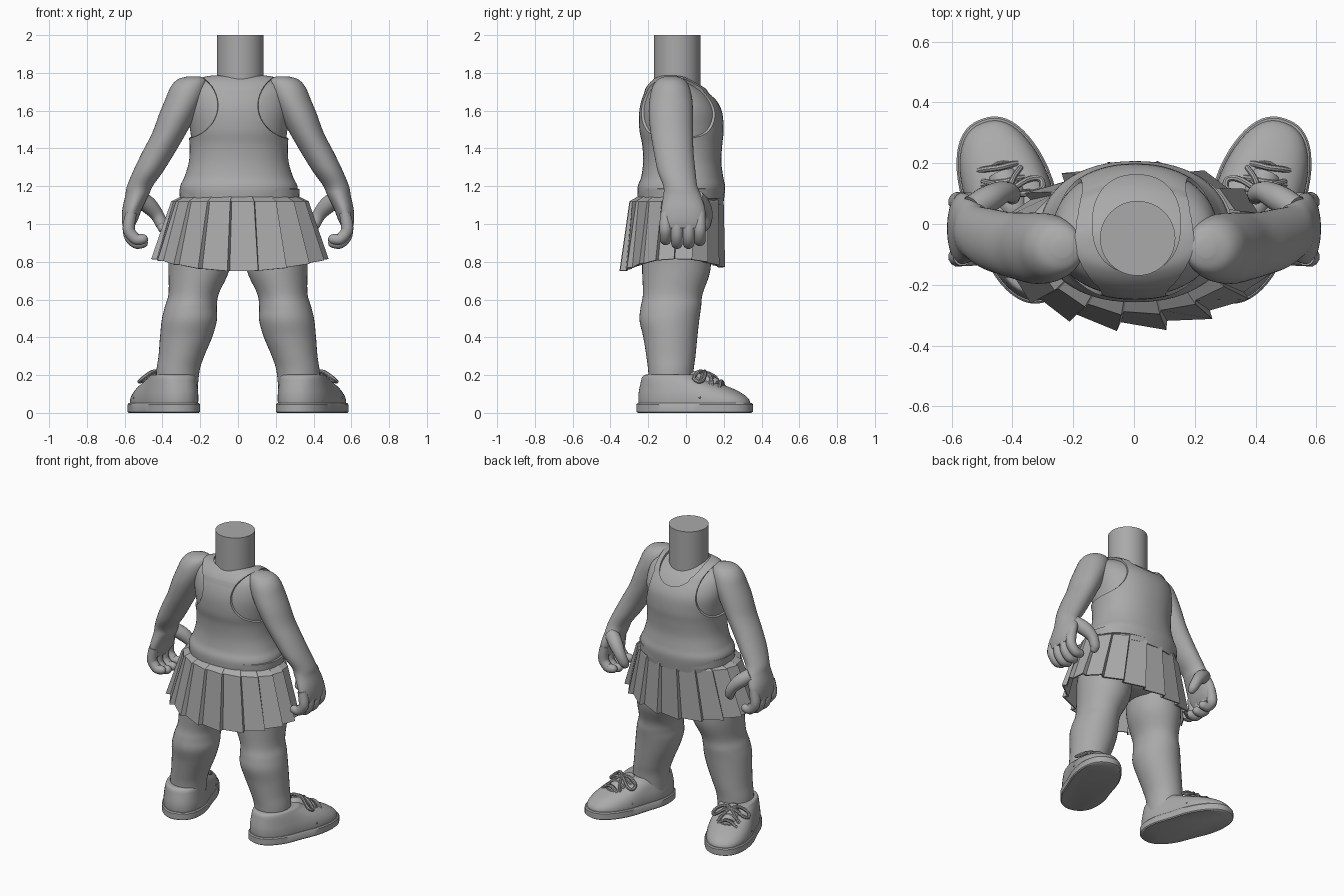
import bpy, bmesh, math
from mathutils import Vector

if "Cube" in bpy.data.objects:
    bpy.data.objects.remove(bpy.data.objects["Cube"])

grey = bpy.data.materials.new("plain_grey")
grey.diffuse_color = (0.4, 0.4, 0.4, 1)
grey.use_nodes = True
grey.node_tree.nodes["Principled BSDF"].inputs["Base Color"].default_value = grey.diffuse_color


def finish(name, bm, mirror=False, smooth=True):
    bmesh.ops.recalc_face_normals(bm, faces=bm.faces)
    me = bpy.data.meshes.new(name)
    bm.to_mesh(me)
    bm.free()
    me.materials.append(grey)
    ob = bpy.data.objects.new(name, me)
    bpy.context.collection.objects.link(ob)
    if mirror:
        m = ob.modifiers.new("mirror", 'MIRROR')
        m.use_mirror_merge = False
    if smooth:
        shade(ob)
    return ob


def activate(ob):
    bpy.ops.object.select_all(action='DESELECT')
    ob.select_set(True)
    bpy.context.view_layer.objects.active = ob


def shade(ob):
    activate(ob)
    bpy.ops.object.shade_smooth_by_angle(angle=math.radians(40))


def loft(name, rings, mirror=False, smooth=True, caps=True):
    bm = bmesh.new()
    rows = [[bm.verts.new(p) for p in r] for r in rings]
    n = len(rows[0])
    for a, b in zip(rows, rows[1:]):
        for i in range(n):
            bm.faces.new((a[i], a[(i + 1) % n], b[(i + 1) % n], b[i]))
    if caps:
        bm.faces.new(rows[0])
        bm.faces.new(rows[-1])
    return finish(name, bm, mirror, smooth)


def spline(keys, steps=5):
    """Catmull-Rom through tuples of numbers."""
    k = [keys[0]] + list(keys) + [keys[-1]]
    out = []
    for i in range(1, len(k) - 2):
        for s in range(steps):
            t = s / steps
            out.append(tuple(0.5 * (2 * b + (c - a) * t + (2 * a - 5 * b + 4 * c - d) * t * t
                                    + (3 * b - a - 3 * c + d) * t ** 3)
                             for a, b, c, d in zip(*k[i - 1:i + 3])))
    return out + [tuple(keys[-1])]


def oval(cx, cy, z, rx, ry, n=40, p=2.0):
    pts = []
    for i in range(n):
        a = 2 * math.pi * i / n
        c, s = math.cos(a), math.sin(a)
        pts.append((cx + rx * math.copysign(abs(c) ** (2 / p), c),
                    cy + ry * math.copysign(abs(s) ** (2 / p), s), z))
    return pts


def tube(name, keys, mirror=True, n=12, steps=5):
    """Round-ended tube through (x, y, z, radius) points."""
    path = spline(keys, steps)
    P = [Vector(p[:3]) for p in path]
    R = [p[3] for p in path]
    T = [(P[min(i + 1, len(P) - 1)] - P[max(i - 1, 0)]).normalized() for i in range(len(P))]
    side = T[0].orthogonal().normalized()
    rings = []

    def ring(c, t, r):
        up = t.cross(side)
        rings.append([c + (side * math.cos(2 * math.pi * j / n) + up * math.sin(2 * math.pi * j / n)) * r
                      for j in range(n)])
    for i in range(len(P)):
        if i:
            side = T[i - 1].rotation_difference(T[i]) @ side
        ring(P[i], T[i], R[i])
    for a in (30, 55, 80):
        a = math.radians(a)
        ring(P[-1] + T[-1] * R[-1] * math.sin(a), T[-1], R[-1] * math.cos(a))
    return loft(name, rings, mirror)


# neck
loft("neck", [oval(.012, -.047, z, .124, .123, 48) for z in (1.6, 2.0)])

# body and vest share one profile: z, back, front, half width
TORSO = [(1.10, -.24, .185, .285), (1.19, -.245, .195, .30), (1.25, -.225, .185, .275),
         (1.33, -.215, .175, .252), (1.42, -.22, .18, .248), (1.5, -.235, .187, .258),
         (1.6, -.235, .177, .272), (1.68, -.215, .13, .265), (1.73, -.185, .07, .24),
         (1.765, -.145, .01, .18), (1.778, -.11, -.03, .09)]


def torso_rings(pad):
    return [oval(.004, (b + f) / 2, z + (pad if z > 1.7 else 0), w + pad, (f - b) / 2 + pad, 64, 2.2)
            for z, b, f, w in spline(TORSO)]


loft("body", torso_rings(0))
vest = loft("vest", torso_rings(.012))

# armholes and neckline are cut out of the vest
arm_cut = loft("armhole_cutter", [[(x, y, z) for x, z, _ in oval(cx, 1.635, 0, rx, .188, 48)]
                                  for y, cx, rx in ((-.45, .28, .215), (.35, .33, .12))], True)
neck_cut = loft("neckline_cutter", [oval(.008, 0, z, .145, .162, 48, 2.3) for z in (1.61, 1.95)])
for cutter in (arm_cut, neck_cut):
    m = vest.modifiers.new("cut", 'BOOLEAN')
    m.operation = 'DIFFERENCE'
    m.object = cutter
    cutter.hide_render = True
    cutter.hide_viewport = False
activate(vest)
for m in list(vest.modifiers):
    bpy.ops.object.modifier_apply(modifier=m.name)
shade(vest)
for cutter in (arm_cut, neck_cut):
    bpy.data.objects.remove(cutter)

# waistband
loft("waistband", [oval(.008, -.025, z, r, r - .09, 64, 2.2)
                   for z, r in ((1.13, .30), (1.135, .316), (1.185, .318), (1.19, .30))])

# pleated skirt: each pleat ramps outwards, then steps back in
PLEATS = 18
rows = []
for z, rx, b, f, step in ((1.15, .30, -.245, .185, .004), (1.12, .352, -.29, .19, .012),
                          (.75, .44, -.325, .18, .03)):
    row = []
    for i in range(PLEATS):
        for k, grow in ((0, 0), (1, step)):
            t = math.radians(-77) + 2 * math.pi * (i + k) / PLEATS - (.02 if k else 0)
            x = .01 + (rx + grow) * math.cos(t)
            y = (b + f) / 2 + ((f - b) / 2 + grow) * math.sin(t)
            rise = .065 * math.cos(t) ** 2 + .02 * max(0, math.sin(t)) if z < .8 else 0
            row.append((x, y, z + rise))
    rows.append(row)
skirt = loft("skirt", rows, smooth=False, caps=False)
m = skirt.modifiers.new("thickness", 'SOLIDIFY')
m.thickness = .012
loft("hips", [oval(0, -.04, z, rx, ry) for z, rx, ry in
              spline([(1.14, .27, .19), (1.0, .3, .2), (.88, .27, .17), (.84, .15, .1)])])

# legs: x, y, z, half width, half depth
LEG = [(.19, -.045, 1.0, .15, .16), (.2, -.05, .88, .168, .18), (.208, -.052, .75, .16, .18),
       (.235, -.07, .63, .133, .158), (.25, -.08, .56, .138, .16), (.258, -.088, .49, .146, .158),
       (.275, -.083, .4, .138, .143), (.30, -.08, .3, .121, .13), (.318, -.08, .22, .114, .12),
       (.325, -.08, .1, .11, .115)]
loft("leg", [oval(*k) for k in spline(LEG)], True)
# kneecap
tube("knee", [(.255, .0, .50, .04), (.252, .012, .55, .06), (.248, .008, .60, .05)], n=20)

# arms run down into the palms
ARM = [(.235, -.08, 1.782, .03, .03), (.245, -.08, 1.765, .075, .07), (.262, -.08, 1.725, .095, .098),
       (.285, -.08, 1.66, .1, .113), (.32, -.08, 1.58, .098, .117), (.365, -.075, 1.48, .09, .112),
       (.42, -.065, 1.38, .087, .105), (.475, -.05, 1.28, .08, .1), (.52, -.03, 1.2, .068, .09),
       (.535, -.02, 1.15, .062, .1), (.56, -.015, 1.08, .052, .116), (.573, -.015, 1.02, .042, .116),
       (.58, -.015, .98, .028, .105)]
loft("arm", [oval(*k) for k in spline(ARM)], True)

# curled fingers and thumb
for i, (y, drop) in enumerate(((-.108, .02), (-.048, 0), (.014, 0), (.073, .015))):
    tube(f"finger_{i + 1}", [(.565, y, 1.06, .03), (.578, y, .99, .033), (.572, y, .935 + drop, .032),
                             (.54, y, .9 + drop, .031), (.505, y, .9 + drop, .028)])
tube("thumb", [(.53, .05, 1.14, .045), (.475, .085, 1.1, .045), (.43, .105, 1.05, .036),
               (.405, .1, 1.0, .032), (.40, .09, .98, .026)])

# shoes: v across, u towards the toe, turned outwards
TURN = math.radians(20)


def foot(v, u, z):
    return (.392 + v * math.cos(TURN) + u * math.sin(TURN),
            .045 - v * math.sin(TURN) + u * math.cos(TURN), z)


def shoe_ring(z, u0, u1, w, n=56):
    return [foot(v * (1 - .06 * math.exp(-((u + .04) / .09) ** 2)), u, zz)
            for v, u, zz in oval(0, (u0 + u1) / 2, z, w, (u1 - u0) / 2, n, 2.35)]


loft("sole", [shoe_ring(*k) for k in ((0, -.31, .312, .15), (.006, -.318, .32, .156),
                                      (.045, -.318, .32, .156), (.052, -.312, .314, .15))], True)
UPPER = [(.04, -.305, .308, .145), (.07, -.308, .3, .146), (.1, -.307, .265, .143),
         (.13, -.302, .205, .136), (.16, -.295, .12, .127), (.185, -.288, .05, .118),
         (.2, -.275, .02, .11), (.203, -.25, .0, .095)]
loft("shoe_upper", [shoe_ring(*k) for k in spline(UPPER, 4)], True)
tube("shoe_tongue", [foot(0, .12, .13) + (.05,), foot(0, .06, .155) + (.055,),
                     foot(0, .01, .178) + (.045,)], n=16)

# toe cap seam, lace bars and bow
tube("toe_seam", [foot(v, u, z) + (.005,) for v, u, z in
                  ((-.14, .08, .08), (-.09, .12, .125), (0, .165, .148), (.09, .12, .125), (.14, .08, .08))], n=8)
for i in range(3):
    u, z = .05 + .05 * i, .2 - .022 * i
    tube(f"lace_{i + 1}", [foot(v, u + du, z + dz) + (.01,) for v, du, dz in
                           ((-.085, -.015, -.045), (-.045, -.005, -.005), (0, 0, .012),
                            (.045, .01, -.005), (.085, .015, -.05))], n=8)
for s, side in ((-1, "inner"), (1, "outer")):
    tube(f"bow_{side}", [foot(s * v, u, z) + (.01,) for v, u, z in
                         ((0, .06, .215), (.05, .04, .218), (.105, .035, .185), (.115, .065, .165),
                          (.085, .08, .175), (.04, .075, .205), (0, .06, .212))], n=8)
    tube(f"lace_end_{side}", [foot(s * v, u, z) + (.009,) for v, u, z in
                              ((0, .06, .212), (.03, .1, .195), (.065, .125, .15))], n=8)
